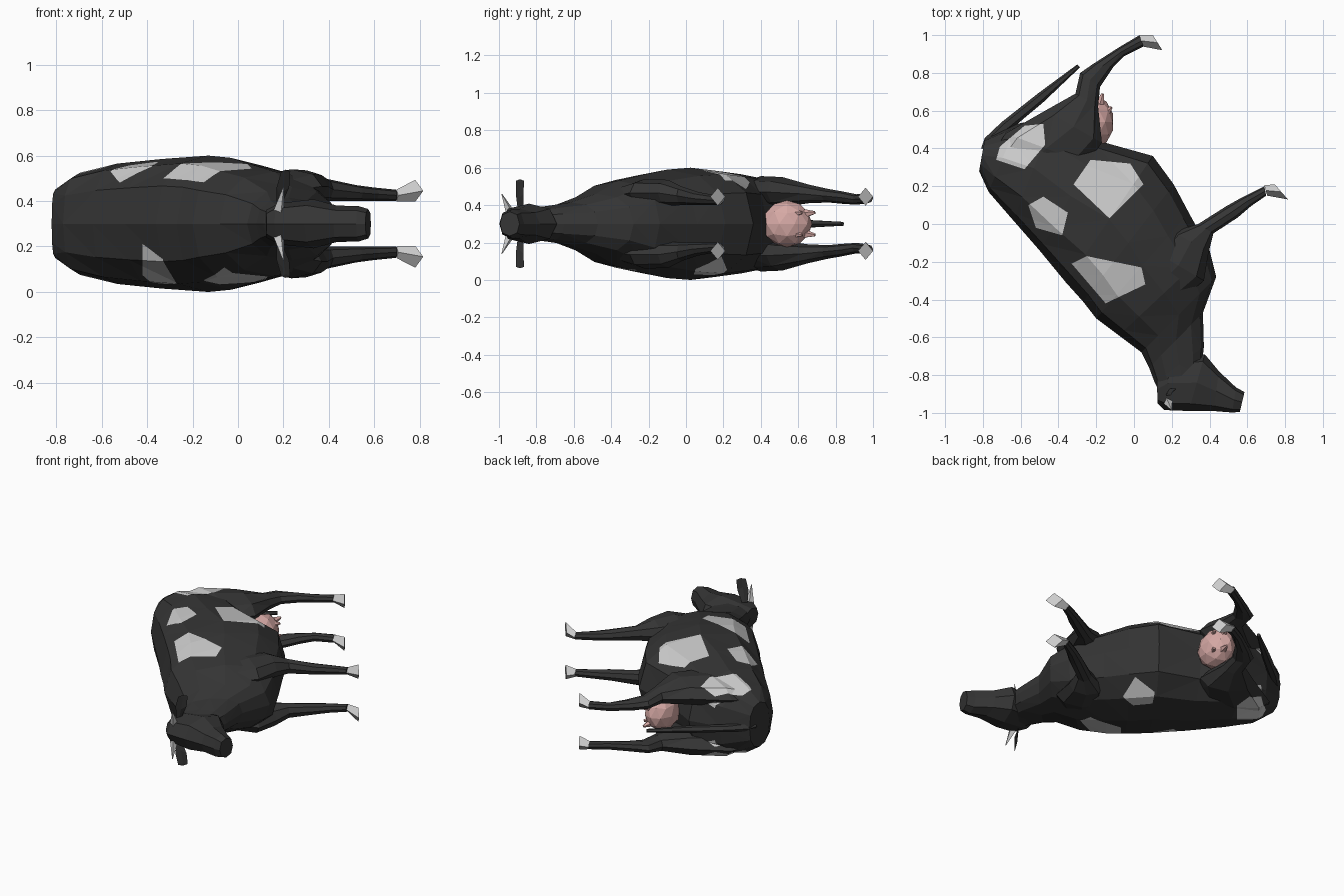
import bpy, bmesh, math
from mathutils import Vector

MID = 0.3  # height of the animal's mirror plane (it lies on its side)


def material(name, rgb):
    m = bpy.data.materials.new(name)
    m.diffuse_color = (*rgb, 1)
    return m


BLACK = material("black_hide", (0.035, 0.035, 0.035))
WHITE = material("white_patch", (0.6, 0.6, 0.6))
PINK = material("pink_skin", (0.68, 0.40, 0.38))

# convex white patches in plan, for the upper (+1) and lower (-1) flank
HIP = [(-0.73, 0.34), (-0.71, 0.41), (-0.58, 0.52), (-0.48, 0.53), (-0.47, 0.42), (-0.58, 0.29)]
PATCHES = {
    1: [HIP,
        [(-0.32, 0.21), (-0.23, 0.34), (-0.02, 0.32), (0.05, 0.21), (-0.13, 0.03)],
        [(-0.56, 0.10), (-0.48, 0.145), (-0.35, 0.06), (-0.38, -0.06), (-0.52, -0.02)],
        [(-0.33, -0.21), (-0.25, -0.17), (0.04, -0.23), (0.06, -0.32), (-0.15, -0.42)]],
    -1: [HIP,
         [(-0.03, 0.14), (0.02, 0.22), (0.15, 0.19), (0.13, 0.05), (0.04, 0.04)],
         [(-0.42, -0.06), (-0.34, -0.03), (-0.27, -0.15), (-0.33, -0.28), (-0.42, -0.20)],
         [(-0.15, -0.30), (-0.08, -0.22), (0.12, -0.27), (0.13, -0.36), (-0.06, -0.46)]],
}


def paint_patches(bm):
    """Cut each patch outline into its flank and colour the inside."""
    for flank, polys in PATCHES.items():
        for poly in polys:
            bm.normal_update()
            inside = [f for f in bm.faces if f.normal.z * flank > 0.02]
            for (ax, ay), (bx, by) in zip(poly, poly[1:] + poly[:1]):
                if not inside:
                    break
                a, n = Vector((ax, ay, 0)), Vector((by - ay, ax - bx, 0)).normalized()
                geom = {v for f in inside for v in f.verts} | {e for f in inside for e in f.edges} | set(inside)
                res = bmesh.ops.bisect_plane(bm, geom=list(geom), dist=1e-5, plane_co=a, plane_no=n)
                inside = [f for f in res["geom"] if isinstance(f, bmesh.types.BMFace)
                          and (f.calc_center_median() - a).dot(n) > 0]
            for f in inside:
                f.material_index = 1


def finish(name, bm, mats, patches=False):
    bmesh.ops.recalc_face_normals(bm, faces=bm.faces)
    if patches:
        bmesh.ops.triangulate(bm, faces=bm.faces)
        paint_patches(bm)
    me = bpy.data.meshes.new(name)
    bm.to_mesh(me)
    bm.free()
    for m in mats:
        me.materials.append(m)
    ob = bpy.data.objects.new(name, me)
    bpy.context.collection.objects.link(ob)
    return ob


def loft(name, sections, n=8, side=1, mats=(BLACK,), patches=False, power=1.0):
    """Skin rings; each section is (ax, ay, bx, by, z offset, half width)."""
    bm = bmesh.new()
    rings = []
    for ax, ay, bx, by, zo, w in sections:
        a, b = Vector((ax, ay, 0)), Vector((bx, by, 0))
        ring = []
        for i in range(n):
            t = 2 * math.pi * i / n
            c, s = (math.copysign(abs(v) ** power, v) for v in (math.cos(t), math.sin(t)))
            p = (a + b) / 2 + (a - b) / 2 * c
            p.z = MID + side * zo + w * s
            ring.append(bm.verts.new(p))
        rings.append(ring)
    for r, q in zip(rings, rings[1:]):
        for i in range(n):
            j = (i + 1) % n
            bm.faces.new((r[i], r[j], q[j], q[i]))
    bm.faces.new(rings[0])
    bm.faces.new(rings[-1])
    return finish(name, bm, mats, patches)


def spike(name, base, tip, r1, r2, mats, n=4):
    """Tapering cone from base to tip."""
    bm = bmesh.new()
    base, tip = Vector(base), Vector(tip)
    d = tip - base
    bmesh.ops.create_cone(bm, cap_ends=True, segments=n, radius1=r1, radius2=r2, depth=d.length)
    bm.transform(d.to_track_quat('Z', 'Y').to_matrix().to_4x4())
    bmesh.ops.translate(bm, vec=(base + tip) / 2, verts=bm.verts)
    return finish(name, bm, mats)


# trunk and neck
loft("body", [
    (-0.82, 0.28, -0.79, 0.45, 0, 0.15),
    (-0.77, 0.17, -0.62, 0.53, 0, 0.225),
    (-0.64, 0.02, -0.42, 0.57, 0, 0.265),
    (-0.50, -0.14, -0.17, 0.435, 0, 0.285),
    (-0.36, -0.31, 0.10, 0.36, 0, 0.30),
    (-0.27, -0.41, 0.21, 0.21, 0, 0.29),
    (-0.20, -0.50, 0.29, 0.06, 0, 0.265),
    (-0.08, -0.59, 0.40, -0.14, 0, 0.23),
    (0.04, -0.68, 0.435, -0.28, 0, 0.16),
    (0.08, -0.76, 0.365, -0.47, 0, 0.115),
    (0.11, -0.84, 0.37, -0.65, 0, 0.095),
    (0.15, -0.92, 0.36, -0.74, 0, 0.085),
], n=12, mats=(BLACK, WHITE), patches=True, power=0.85)

# head and muzzle
loft("head", [
    (0.125, -0.95, 0.12, -0.80, 0, 0.06),
    (0.16, -0.985, 0.20, -0.70, 0, 0.09),
    (0.29, -0.99, 0.375, -0.69, 0, 0.108),
    (0.42, -0.99, 0.45, -0.78, 0, 0.08),
    (0.52, -0.998, 0.54, -0.865, 0, 0.078),
    (0.56, -0.995, 0.585, -0.89, 0, 0.065),
], n=8, power=0.85)

# tail
loft("tail", [
    (-0.81, 0.40, -0.72, 0.38, 0, 0.03),
    (-0.79, 0.455, -0.71, 0.44, 0, 0.03),
    (-0.70, 0.54, -0.665, 0.49, 0, 0.022),
    (-0.51, 0.69, -0.48, 0.645, 0, 0.022),
    (-0.30, 0.845, -0.285, 0.83, 0, 0.012),
], n=6)

for side, tag in ((1, "upper"), (-1, "lower")):
    # legs
    loft(f"front_leg_{tag}", [
        (-0.02, -0.28, 0.20, -0.44, 0.14, 0.05),
        (0.10, -0.14, 0.37, -0.30, 0.165, 0.075),
        (0.21, -0.04, 0.395, -0.15, 0.165, 0.07),
        (0.34, 0.00, 0.42, -0.05, 0.15, 0.05),
        (0.49, 0.095, 0.55, 0.035, 0.135, 0.035),
        (0.57, 0.14, 0.62, 0.095, 0.13, 0.03),
        (0.69, 0.20, 0.70, 0.15, 0.125, 0.025),
    ], side=side)
    loft(f"hind_leg_{tag}", [
        (-0.76, 0.36, -0.42, 0.16, 0.15, 0.05),
        (-0.68, 0.48, -0.25, 0.32, 0.17, 0.085),
        (-0.47, 0.60, -0.17, 0.43, 0.17, 0.08),
        (-0.31, 0.69, -0.19, 0.62, 0.16, 0.05),
        (-0.285, 0.80, -0.18, 0.725, 0.15, 0.036),
        (-0.22, 0.845, -0.11, 0.83, 0.14, 0.033),
        (-0.08, 0.935, -0.05, 0.89, 0.13, 0.028),
        (0.03, 1.00, 0.05, 0.94, 0.135, 0.025),
    ], side=side, mats=(BLACK, WHITE), patches=True)
    # flared wedge hooves
    loft(f"front_hoof_{tag}", [
        (0.69, 0.205, 0.705, 0.15, 0.125, 0.026),
        (0.745, 0.21, 0.815, 0.13, 0.145, 0.048),
    ], n=4, side=side, mats=(WHITE,))
    loft(f"hind_hoof_{tag}", [
        (0.03, 1.00, 0.045, 0.94, 0.135, 0.026),
        (0.10, 1.00, 0.15, 0.92, 0.145, 0.048),
    ], n=4, side=side, mats=(WHITE,))
    # ears and horns
    loft(f"ear_{tag}", [
        (0.17, -0.90, 0.19, -0.87, 0.08, 0.01),
        (0.17, -0.91, 0.225, -0.87, 0.16, 0.02),
        (0.19, -0.91, 0.23, -0.865, 0.23, 0.008),
    ], n=4, side=side)
    spike(f"horn_{tag}", (0.18, -0.94, MID + side * 0.06), (0.20, -0.985, MID + side * 0.16),
          0.025, 0.002, (WHITE,))
    # teats
    for k, y in enumerate((0.57, 0.64)):
        spike(f"teat_{tag}_{k}", (-0.19, y - 0.04, MID + side * 0.05),
              (-0.12 - 0.045 * k, y + 0.05, MID + side * 0.06), 0.035, 0.008, (PINK,), n=5)

# udder
bm = bmesh.new()
bmesh.ops.create_icosphere(bm, subdivisions=2, radius=1)
bmesh.ops.scale(bm, vec=(0.10, 0.135, 0.125), verts=bm.verts)
bmesh.ops.translate(bm, vec=(-0.205, 0.54, MID), verts=bm.verts)
finish("udder", bm, (PINK,))
